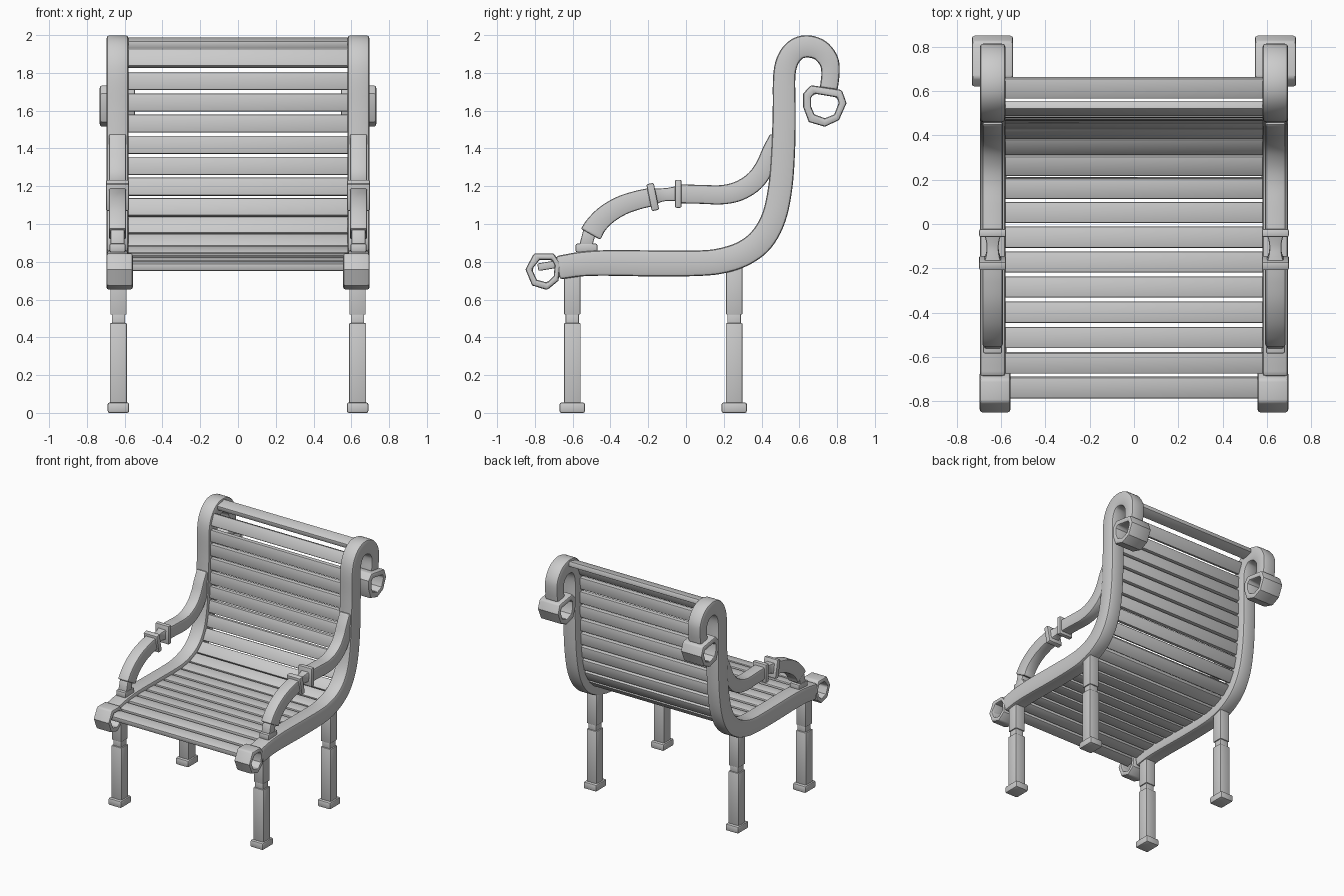
import bpy, bmesh, math
from mathutils import Vector, Matrix

if "Cube" in bpy.data.objects:
    bpy.data.objects.remove(bpy.data.objects["Cube"])

CX = 0.638  # centre x of each side frame


def finish(name, bm, bevel=0.0, mirror=True):
    bmesh.ops.recalc_face_normals(bm, faces=bm.faces[:])
    if bevel:
        sharp = [e for e in bm.edges if e.calc_face_angle(0) > math.radians(55)]
        bmesh.ops.bevel(bm, geom=sharp, offset=bevel, segments=2, profile=0.5,
                        affect='EDGES', clamp_overlap=True)
    me = bpy.data.meshes.new(name)
    bm.to_mesh(me)
    bm.free()
    me.polygons.foreach_set("use_smooth", [True] * len(me.polygons))
    me.set_sharp_from_angle(angle=math.radians(35))
    ob = bpy.data.objects.new(name, me)
    bpy.context.collection.objects.link(ob)
    if mirror:
        ob.modifiers.new("mirror", 'MIRROR').use_mirror_merge = False
    return ob


def smooth_path(pts, n=5):
    """Catmull-Rom through (y, z, thickness, width) points."""
    P = [Vector(p) for p in pts]
    P = [2 * P[0] - P[1]] + P + [2 * P[-1] - P[-2]]
    out = []
    for a, b, c, d in zip(P, P[1:], P[2:], P[3:]):
        for i in range(n):
            t = i / n
            out.append(0.5 * (2 * b + (c - a) * t + (2 * a - 5 * b + 4 * c - d) * t * t
                              + (3 * b - a - 3 * c + d) * t ** 3))
    return out + [P[-2]]


def tangent(path, i):
    a, b = path[max(i - 1, 0)], path[min(i + 1, len(path) - 1)]
    return Vector((b[0] - a[0], b[1] - a[1])).normalized()


def sweep(name, pts, bevel=0.016, n=5):
    path = smooth_path(pts, n)
    bm = bmesh.new()
    rings = []
    for i, (y, z, th, w) in enumerate(path):
        t = tangent(path, i)
        ny, nz = -t.y * th / 2, t.x * th / 2
        rings.append([bm.verts.new((CX + sx * w / 2, y + s * ny, z + s * nz))
                      for sx, s in ((-1, -1), (1, -1), (1, 1), (-1, 1))])
    for r, q in zip(rings, rings[1:]):
        for k in range(4):
            bm.faces.new((r[k], r[(k + 1) % 4], q[(k + 1) % 4], q[k]))
    bm.faces.new(rings[0])
    bm.faces.new(rings[-1])
    finish(name, bm, bevel)
    return path


def box(name, centre, size, tilt=0.0, bevel=0.008, mirror=True):
    bm = bmesh.new()
    m = (Matrix.Translation(centre) @ Matrix.Rotation(tilt, 4, 'X')
         @ Matrix.Diagonal((*size, 1)))
    bmesh.ops.create_cube(bm, size=1, matrix=m)
    return finish(name, bm, bevel, mirror)


def scroll(name, outer, inner, x0, x1):
    bm = bmesh.new()
    loops = [[bm.verts.new((x, y, z)) for y, z in pl]
             for x, pl in ((x0, outer), (x1, outer), (x1, inner), (x0, inner))]
    n = len(outer)
    for a in range(4):
        p, q = loops[a], loops[(a + 1) % 4]
        for k in range(n):
            bm.faces.new((p[k], p[(k + 1) % n], q[(k + 1) % n], q[k]))
    finish(name, bm, 0.013)


# Side frames: seat rail, back post and hooked top in one sweep
W = 0.116
centre = [(-0.68, 0.768, 0.125), (-0.55, 0.788, 0.13), (-0.40, 0.794, 0.136), (-0.15, 0.791, 0.138),
          (0.08, 0.793, 0.135), (0.20, 0.808, 0.135), (0.31, 0.847, 0.135), (0.40, 0.918, 0.135),
          (0.465, 1.035, 0.13), (0.50, 1.20, 0.128), (0.515, 1.40, 0.126), (0.52, 1.60, 0.122),
          (0.52, 1.78, 0.118), (0.54, 1.87, 0.118), (0.585, 1.925, 0.118), (0.645, 1.94, 0.118),
          (0.71, 1.92, 0.112), (0.755, 1.865, 0.105), (0.765, 1.80, 0.097), (0.755, 1.71, 0.095)]
rail = sweep("side_frame", [(*c, W) for c in centre])

# Scroll ends
scroll("front_scroll",
       [(-0.805, 0.845), (-0.70, 0.845), (-0.665, 0.79), (-0.675, 0.70), (-0.735, 0.65),
        (-0.815, 0.675), (-0.85, 0.76)],
       [(-0.775, 0.81), (-0.71, 0.81), (-0.695, 0.78), (-0.70, 0.725), (-0.735, 0.69),
        (-0.79, 0.705), (-0.815, 0.76)], 0.557, 0.697)
scroll("back_scroll",
       [(0.62, 1.69), (0.66, 1.735), (0.825, 1.71), (0.85, 1.64), (0.81, 1.55), (0.735, 1.515),
        (0.65, 1.54), (0.62, 1.62)],
       [(0.663, 1.67), (0.68, 1.69), (0.80, 1.67), (0.808, 1.64), (0.785, 1.58), (0.735, 1.56),
        (0.68, 1.58), (0.663, 1.62)], 0.545, 0.732)

# Slats, evenly spaced along the frame curve
pts = [Vector((p[0], p[1])) for p in rail]
pts.insert(0, pts[0] - 0.055 * (pts[1] - pts[0]).normalized())
pts = [p for p in pts if not (p.y > 1.85 and p.x > 0.63) and p.x < 0.7]
lens = [0.0]
for a, b in zip(pts, pts[1:]):
    lens.append(lens[-1] + (b - a).length)
count = round(lens[-1] / 0.111) + 1
for i in range(count):
    s = lens[-1] * i / (count - 1)
    k = max(j for j in range(len(pts) - 1) if lens[j] <= s + 1e-6)
    k = min(k, len(pts) - 2)
    t = (pts[k + 1] - pts[k]).normalized()
    p = pts[k] + t * (s - lens[k]) + Vector((-t.y, t.x)) * 0.02
    box(f"slat_{i + 1:02d}", (0, p.x, p.y), (1.19, 0.095, 0.04),
        math.atan2(t.y, t.x), 0.007, False)

# Armrests: rear arm, collars, waisted link, front arm, post
sweep("arm_rear", [(-0.04, 1.16, 0.10, 0.092), (0.08, 1.157, 0.10, 0.092), (0.19, 1.155, 0.102, 0.092),
                   (0.28, 1.175, 0.105, 0.092), (0.36, 1.225, 0.105, 0.092),
                   (0.415, 1.30, 0.10, 0.092), (0.45, 1.39, 0.09, 0.092),
                   (0.475, 1.47, 0.06, 0.092)], 0.012)
sweep("arm_link", [(-0.17, 1.145, 0.085, 0.085), (-0.14, 1.152, 0.074, 0.062),
                   (-0.105, 1.156, 0.068, 0.054), (-0.07, 1.159, 0.074, 0.062),
                   (-0.04, 1.16, 0.085, 0.085)], 0.008, 3)
sweep("arm_front", [(-0.505, 0.945, 0.12, 0.092), (-0.475, 0.995, 0.112, 0.092),
                    (-0.42, 1.05, 0.108, 0.092), (-0.34, 1.098, 0.104, 0.092),
                    (-0.25, 1.128, 0.10, 0.092), (-0.175, 1.144, 0.098, 0.092)], 0.012)
box("arm_collar_rear", (CX, -0.041, 1.16), (0.122, 0.036, 0.148))
box("arm_collar_front", (CX, -0.176, 1.143), (0.122, 0.04, 0.145), 0.2)
box("arm_post", (CX, -0.52, 0.925), (0.075, 0.068, 0.09), -0.25)
box("arm_post_base", (CX, -0.527, 0.873), (0.085, 0.115, 0.045))

# Legs: upper block, waist, shaft and foot
for name, y in (("front_leg", -0.602), ("back_leg", 0.255)):
    for part, z0, z1, hx, hy, bev in (("upper", 0.52, 0.78, 0.043, 0.043, 0.005),
                                      ("waist", 0.46, 0.53, 0.035, 0.035, 0.003),
                                      ("shaft", 0.04, 0.475, 0.045, 0.044, 0.005),
                                      ("foot", 0.0, 0.055, 0.057, 0.067, 0.01)):
        box(f"{name}_{part}", (CX - 0.005, y, (z0 + z1) / 2), (2 * hx, 2 * hy, z1 - z0), 0, bev)
